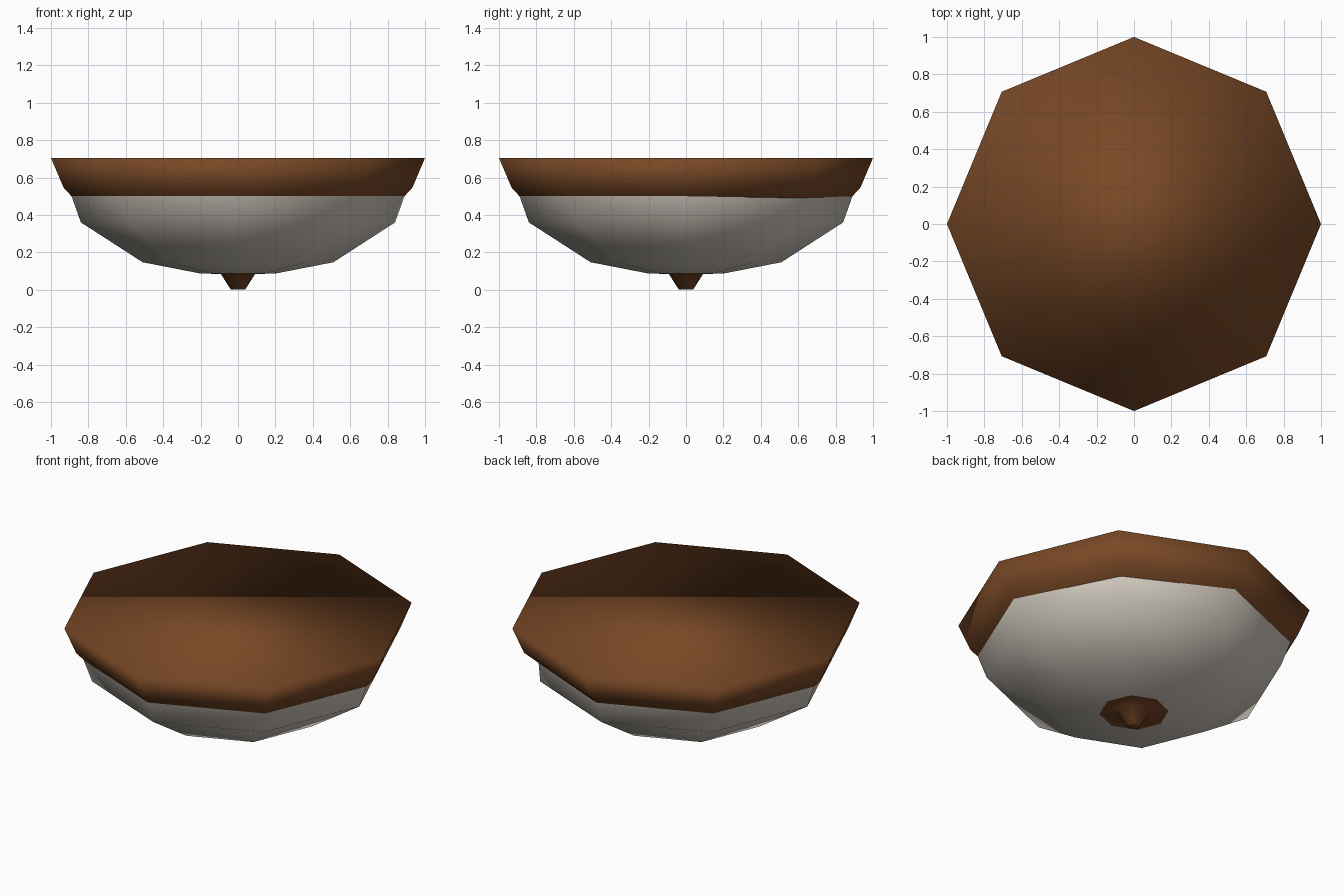
import bpy, bmesh, math

if "Cube" in bpy.data.objects:
    bpy.data.objects.remove(bpy.data.objects["Cube"])


def material(name, rgb):
    m = bpy.data.materials.new(name)
    m.diffuse_color = (*rgb, 1)
    m.use_nodes = True
    m.node_tree.nodes["Principled BSDF"].inputs["Base Color"].default_value = m.diffuse_color
    return m


def lathe(name, profile, mat, cap_top=False, cap_bottom=False, dent=None):
    """Eight-sided smooth-shaded turning from (radius, height) pairs, top to bottom."""
    bm = bmesh.new()
    rings = []
    for r, z in profile:
        ring = []
        for i in range(8):
            rr, zz = r, z
            if dent and i == 1 and (r, z) == dent[0]:   # slightly pushed-in corner
                rr, zz = dent[1]
            a = i * math.pi / 4
            ring.append(bm.verts.new((rr * math.cos(a), rr * math.sin(a), zz)))
        rings.append(ring)
    for up, low in zip(rings, rings[1:]):
        for i in range(8):
            j = (i + 1) % 8
            bm.faces.new((up[i], low[i], low[j], up[j]))
    if cap_top:
        bm.faces.new(rings[0])
    if cap_bottom:
        bm.faces.new(rings[-1][::-1])
    for f in bm.faces:
        f.smooth = True
    me = bpy.data.meshes.new(name)
    bm.to_mesh(me)
    bm.free()
    me.materials.append(mat)
    ob = bpy.data.objects.new(name, me)
    bpy.context.collection.objects.link(ob)
    return ob


bronze = material("brown metal", (0.188, 0.065, 0.019))
glass = material("frosted glass", (0.617, 0.571, 0.503))

# Ceiling rim, closed on top
seam = (0.89, 0.50)
dent = (seam, (0.85, 0.49))
lathe("rim", [(1.0, 0.705), (0.933, 0.547), seam], bronze, cap_top=True, dent=dent)

# Glass bowl
lathe("glass_bowl", [seam, (0.84, 0.36), (0.51, 0.147), (0.197, 0.086)], glass, dent=dent)

# Finial: flat washer and tapered knob
lathe("finial", [(0.197, 0.086), (0.092, 0.085), (0.038, 0.0)], bronze, cap_bottom=True)
